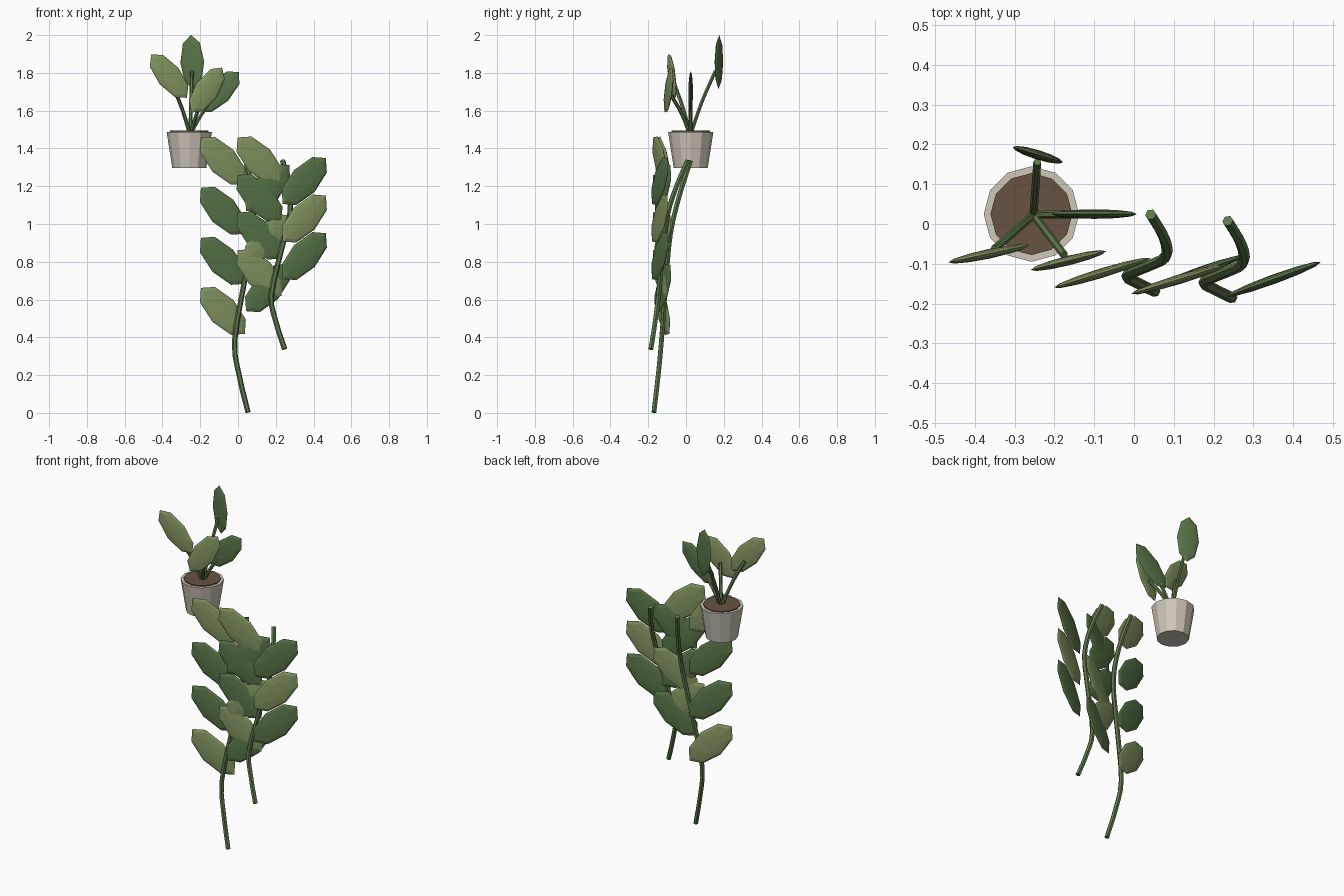
import bpy, bmesh, math
from mathutils import Matrix, Vector

if "Cube" in bpy.data.objects:
    bpy.data.objects.remove(bpy.data.objects["Cube"])


def material(name, rgb):
    m = bpy.data.materials.new(name)
    m.diffuse_color = (*rgb, 1)
    m.use_nodes = True
    m.node_tree.nodes["Principled BSDF"].inputs["Base Color"].default_value = m.diffuse_color
    return m


LIGHT = material("light_leaf", (0.23, 0.31, 0.12))
DARK = material("dark_leaf", (0.10, 0.18, 0.065))
STEM = material("stem_green", (0.11, 0.19, 0.07))
POT = material("clay", (0.62, 0.57, 0.49))
SOIL = material("soil_brown", (0.14, 0.085, 0.055))


def add_object(name, bm, mat):
    bmesh.ops.recalc_face_normals(bm, faces=bm.faces)
    me = bpy.data.meshes.new(name)
    bm.to_mesh(me)
    bm.free()
    me.materials.append(mat)
    ob = bpy.data.objects.new(name, me)
    bpy.context.collection.objects.link(ob)
    return ob


def leaf(name, centre, yaw, tilt, length, width, mat):
    """Flattened faceted sphere in an upright plane; tilt leans the tip from vertical."""
    a, t = math.radians(yaw), math.radians(tilt)
    h, z = Vector((math.cos(a), math.sin(a), 0)), Vector((0, 0, 1))
    u = h * math.sin(t) + z * math.cos(t)
    w = h * math.cos(t) - z * math.sin(t)
    axes = Matrix((u * length, w * width, u.cross(w) * 0.012)).transposed().to_4x4()
    bm = bmesh.new()
    bmesh.ops.create_uvsphere(bm, u_segments=8, v_segments=6, radius=1,
                              matrix=Matrix.Translation(centre) @ axes)
    add_object(name, bm, mat)


def stem(name, pts, radius):
    """Six-sided tube along a smooth path."""
    cu = bpy.data.curves.new(name, "CURVE")
    cu.dimensions = "3D"
    cu.bevel_depth = radius
    cu.bevel_resolution = 1
    cu.use_fill_caps = True
    cu.resolution_u = 3
    sp = cu.splines.new("BEZIER")
    sp.use_smooth = False
    sp.bezier_points.add(len(pts) - 1)
    for i, (bp, p) in enumerate(zip(sp.bezier_points, pts)):
        p = Vector(p)
        prev, nxt = Vector(pts[max(i - 1, 0)]), Vector(pts[min(i + 1, len(pts) - 1)])
        d = (nxt - prev) / (6 if 0 < i < len(pts) - 1 else 3)
        bp.co, bp.handle_left, bp.handle_right = p, p - d, p + d
    cu.materials.append(STEM)
    bpy.context.collection.objects.link(bpy.data.objects.new(name, cu))


def lathe(name, profile, centre, mat, sides=12):
    bm = bmesh.new()
    rings = [[bm.verts.new((centre[0] + r * math.cos(2 * math.pi * i / sides),
                            centre[1] + r * math.sin(2 * math.pi * i / sides), z))
              for i in range(sides)] for r, z in profile]
    for a, b in zip(rings, rings[1:]):
        for i in range(sides):
            j = (i + 1) % sides
            bm.faces.new((a[i], a[j], b[j], b[i]))
    bm.faces.new(rings[0])
    bm.faces.new(rings[-1])
    add_object(name, bm, mat)


# Pot and soil
C = (-0.258, 0.025)
lathe("pot", [(0.09, 1.297), (0.12, 1.488), (0.1, 1.488), (0.098, 1.46)], C, POT)
lathe("soil", [(0.1, 1.455), (0.103, 1.494)], C, SOIL)

# Potted plant: leaf centre, yaw, tilt, half length, half width, colour
potted = [
    ((-0.365, -0.075, 1.783), 12, -40, 0.15, 0.067, LIGHT),
    ((-0.242, 0.174, 1.857), -17, -3, 0.144, 0.066, DARK),
    ((-0.100, 0.025, 1.700), 0, 45, 0.148, 0.067, DARK),
    ((-0.165, -0.092, 1.709), 14, 35, 0.145, 0.067, LIGHT),
]
for i, (c, yaw, tilt, ln, wd, mat) in enumerate(potted):
    leaf(f"potted_leaf_{i}", c, yaw, tilt, ln, wd, mat)
    base = Vector((-0.253, 0.023, 1.47))
    top = base.lerp(Vector(c), 0.88)
    mid = base.lerp(top, 0.45)
    mid.z += 0.02
    stem(f"potted_stem_{i}", [base, mid, top], 0.010)

# Two leafy branches; the second is shifted and shorter
PATH = [(0.053, -0.170, 0.003), (0.008, -0.148, 0.19), (-0.018, -0.13, 0.38),
        (0.033, -0.107, 0.69), (0.08, -0.082, 0.95), (0.076, -0.035, 1.15),
        (0.042, 0.024, 1.335)]
for n, (dx, dy, dz, s) in enumerate([(0, 0, 0, 1), (0.194, -0.016, 0.335, 0.75)]):
    stem(f"branch_{n}", [(x + dx, y + dy, z * s + dz) for x, y, z in PATH], 0.014)
    for i in range(7):
        side = i % 2  # even leaves lean left, odd lean right
        z = (0.54 + 0.265 * (i // 2) + 0.12 * side) * s + dz
        leaf(f"branch_{n}_leaf_{i}", (-0.08 + 0.237 * side + dx, -0.123 + dy, z),
             20 if side else 17, 45 if side else -45, 0.172, 0.082,
             DARK if i % 3 else LIGHT)
